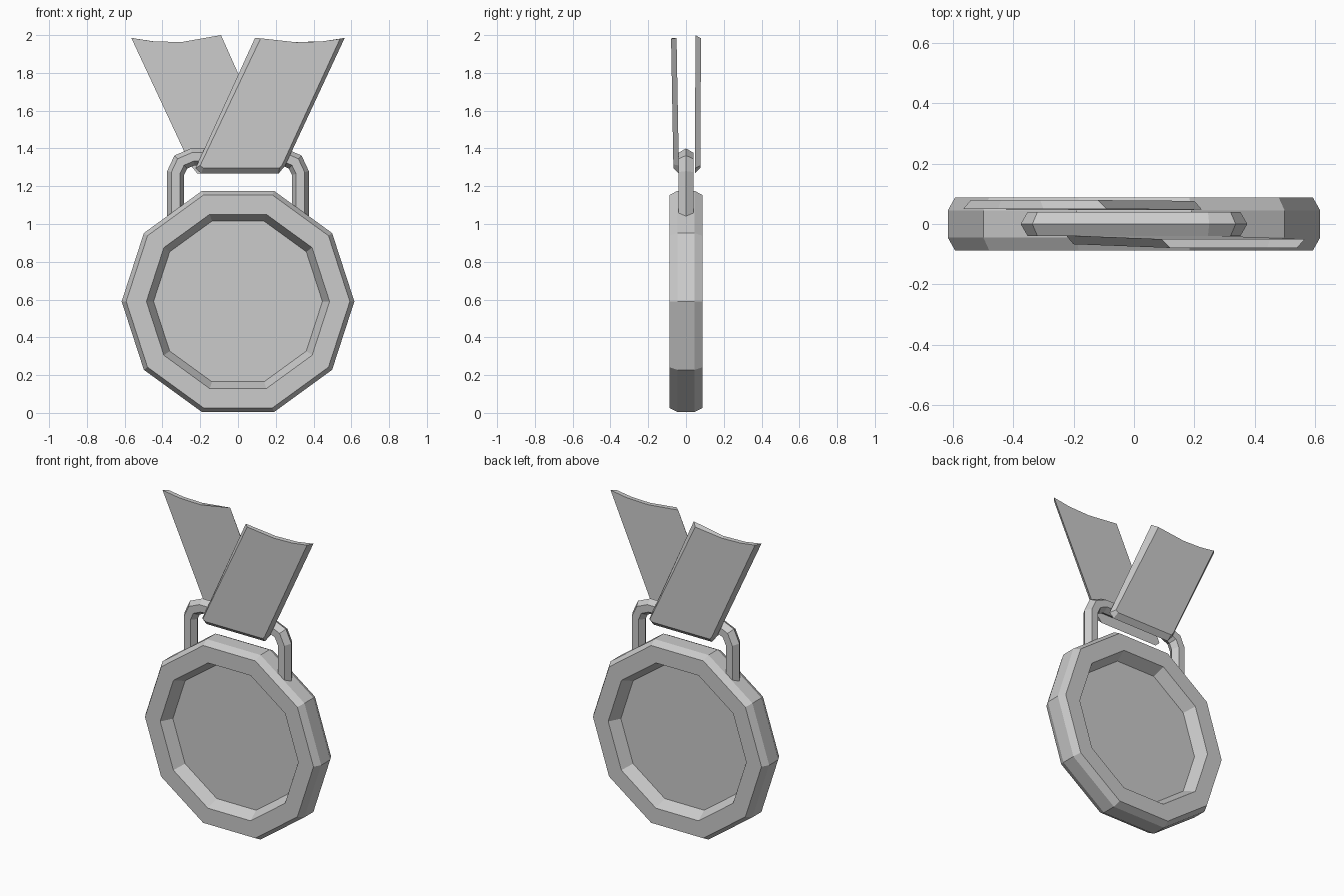
import bpy, bmesh
from math import cos, sin, pi
from mathutils import Vector

cube = bpy.data.objects.get("Cube")
if cube:
    bpy.data.objects.remove(cube, do_unlink=True)

grey = bpy.data.materials.new("plain_grey")
grey.use_nodes = True
grey.diffuse_color = (0.6, 0.6, 0.6, 1)
grey.node_tree.nodes["Principled BSDF"].inputs["Base Color"].default_value = grey.diffuse_color


def loft(name, rings):
    """Bridge closed rings of equal length and cap both ends."""
    bm = bmesh.new()
    loops = [[bm.verts.new(p) for p in ring] for ring in rings]
    for a, b in zip(loops, loops[1:]):
        for i in range(len(a)):
            j = (i + 1) % len(a)
            bm.faces.new((a[i], a[j], b[j], b[i]))
    bm.faces.new(loops[0])
    bm.faces.new(loops[-1])
    bmesh.ops.recalc_face_normals(bm, faces=bm.faces)
    mesh = bpy.data.meshes.new(name)
    bm.to_mesh(mesh)
    bm.free()
    mesh.materials.append(grey)
    obj = bpy.data.objects.new(name, mesh)
    bpy.context.collection.objects.link(obj)
    return obj


# Ten-sided medal disc, recessed on both faces
SIDES, CENTRE = 10, 0.59
half = [(0.447, -0.015), (0.485, -0.088), (0.592, -0.088), (0.616, -0.045)]
profile = half + [(r, -y) for r, y in reversed(half)]
loft("medal_disc", [
    [(r * cos(2 * pi * i / SIDES), y, CENTRE + r * sin(2 * pi * i / SIDES))
     for i in range(SIDES)]
    for r, y in profile])

# Hexagonal wire hoop set into the top of the disc
TUBE = 0.045
right = [Vector(p) for p in ((0.33, 0, 1.02), (0.33, 0, 1.27),
                             (0.303, 0, 1.328), (0.24, 0, 1.355))]
path = right + [Vector((-p.x, 0, p.z)) for p in reversed(right)]
rings = []
for k, p in enumerate(path):
    before = (p - path[k - 1]).normalized() if k else None
    after = (path[k + 1] - p).normalized() if k < len(path) - 1 else None
    before, after = before or after, after or before
    along = (before + after).normalized()
    out = Vector((along.z, 0, -along.x)) / along.dot(after)
    rings.append([p + TUBE * (out * cos(i * pi / 3) + Vector((0, sin(i * pi / 3), 0)))
                  for i in range(6)])
loft("hoop", rings)


# Ribbon tails: bevelled slabs leaning opposite ways, with a dipped top edge
def ribbon(name, turn, lean, peak):
    inner = [(-0.225, 1.295), (-0.195, 1.267), (0.215, 1.267), (0.25, 1.31),
             (0.565, 1.985), (0.45, 1.967), (0.3, 1.963), (0.09, peak)]
    outer = [(-0.2, 1.31), (-0.185, 1.297), (0.22, 1.297), (0.235, 1.315),
             (0.54, 1.98), (0.44, 1.966), (0.31, 1.962), (0.12, 1.983)]

    def place(points, depth):
        return [(turn * x, -turn * (depth + lean * (z - 1.98)), z) for x, z in points]
    return loft(name, [place(inner, 0.05), place(outer, 0.079)])


ribbon("front_ribbon", 1, 0.018, 1.985)
ribbon("back_ribbon", -1, 0.004, 2.0)
